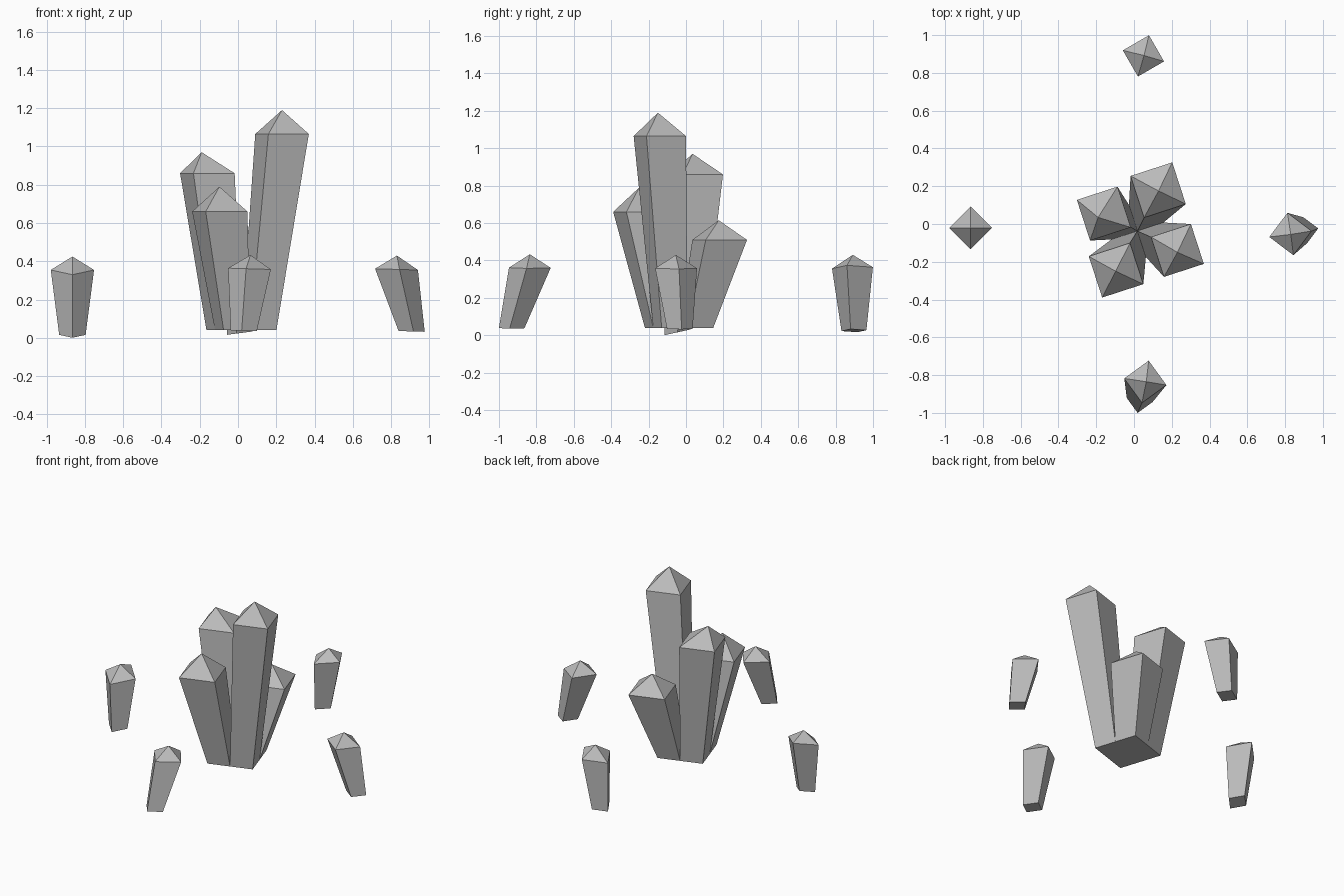
import bpy, bmesh
from math import cos, sin, pi, radians, sqrt

if "Cube" in bpy.data.objects:
    bpy.data.objects.remove(bpy.data.objects["Cube"], do_unlink=True)

# Single stone grey
GREY = (0.5, 0.5, 0.5, 1)
stone = bpy.data.materials.new("crystal_grey")
stone.use_nodes = True
stone.diffuse_color = GREY
bsdf = stone.node_tree.nodes["Principled BSDF"]
bsdf.inputs["Base Color"].default_value = GREY
bsdf.inputs["Roughness"].default_value = 0.8


def crystal(name, base, shoulder, tip, radii, turn, slope=(0, 0)):
    """Four-sided flared prism with a pyramid tip; slope tilts both rings."""
    bm = bmesh.new()

    def ring(center, radius):
        x, y, z = center
        verts = []
        for i in range(4):
            a = radians(turn) + i * pi / 2
            dx, dy = radius * cos(a), radius * sin(a)
            verts.append(bm.verts.new((x + dx, y + dy, z + slope[0] * dx + slope[1] * dy)))
        return verts

    low, high = ring(base, radii[0]), ring(shoulder, radii[1])
    apex = bm.verts.new(tip)
    bm.faces.new(low[::-1])
    for i in range(4):
        j = (i + 1) % 4
        bm.faces.new((low[i], low[j], high[j], high[i]))
        bm.faces.new((high[i], high[j], apex))
    bmesh.ops.recalc_face_normals(bm, faces=bm.faces)
    mesh = bpy.data.meshes.new(name)
    bm.to_mesh(mesh)
    bm.free()
    mesh.materials.append(stone)
    bpy.context.collection.objects.link(bpy.data.objects.new(name, mesh))


# Central cluster: four crystals whose square feet tile a larger square
TURN = 18 + 45
FOOT = 0.145 / sqrt(2)
cluster = [
    # name, quadrant, shoulder centre, tip, shoulder radius
    ("tall_crystal", 3, (0.23, -0.14, 1.065), (0.23, -0.15, 1.19), 0.157),
    ("short_crystal", 0, (0.128, 0.18, 0.51), (0.13, 0.175, 0.615), 0.164),
    ("back_left_crystal", 1, (-0.16, 0.055, 0.86), (-0.19, 0.035, 0.97), 0.16),
    ("front_left_crystal", 2, (-0.095, -0.245, 0.66), (-0.097, -0.25, 0.79), 0.162),
]
for name, quadrant, shoulder, tip, radius in cluster:
    a = radians(TURN + 90 * quadrant)
    base = (0.018 + FOOT * cos(a), -0.037 + FOOT * sin(a), 0.04)
    crystal(name, base, shoulder, tip, (FOOT, radius), TURN)

# Four small crystals standing around the cluster
SMALL = (0.069, 0.113)
crystal("left_outer_crystal", (-0.865, -0.045, 0.016), (-0.865, -0.02, 0.355),
        (-0.865, -0.022, 0.425), SMALL, 0, (0, 0.22))
crystal("right_outer_crystal", (0.907, -0.033, 0.034), (0.828, -0.053, 0.358),
        (0.83, -0.055, 0.43), SMALL, 8, (-0.03, 0))
crystal("front_outer_crystal", (0.03, -0.932, 0.038), (0.06, -0.835, 0.361),
        (0.065, -0.835, 0.433), SMALL, -9, (-0.03, 0))
crystal("back_outer_crystal", (0.01, 0.898, 0.025), (0.05, 0.89, 0.36),
        (0.053, 0.892, 0.43), SMALL, -15, (0.13, 0))
